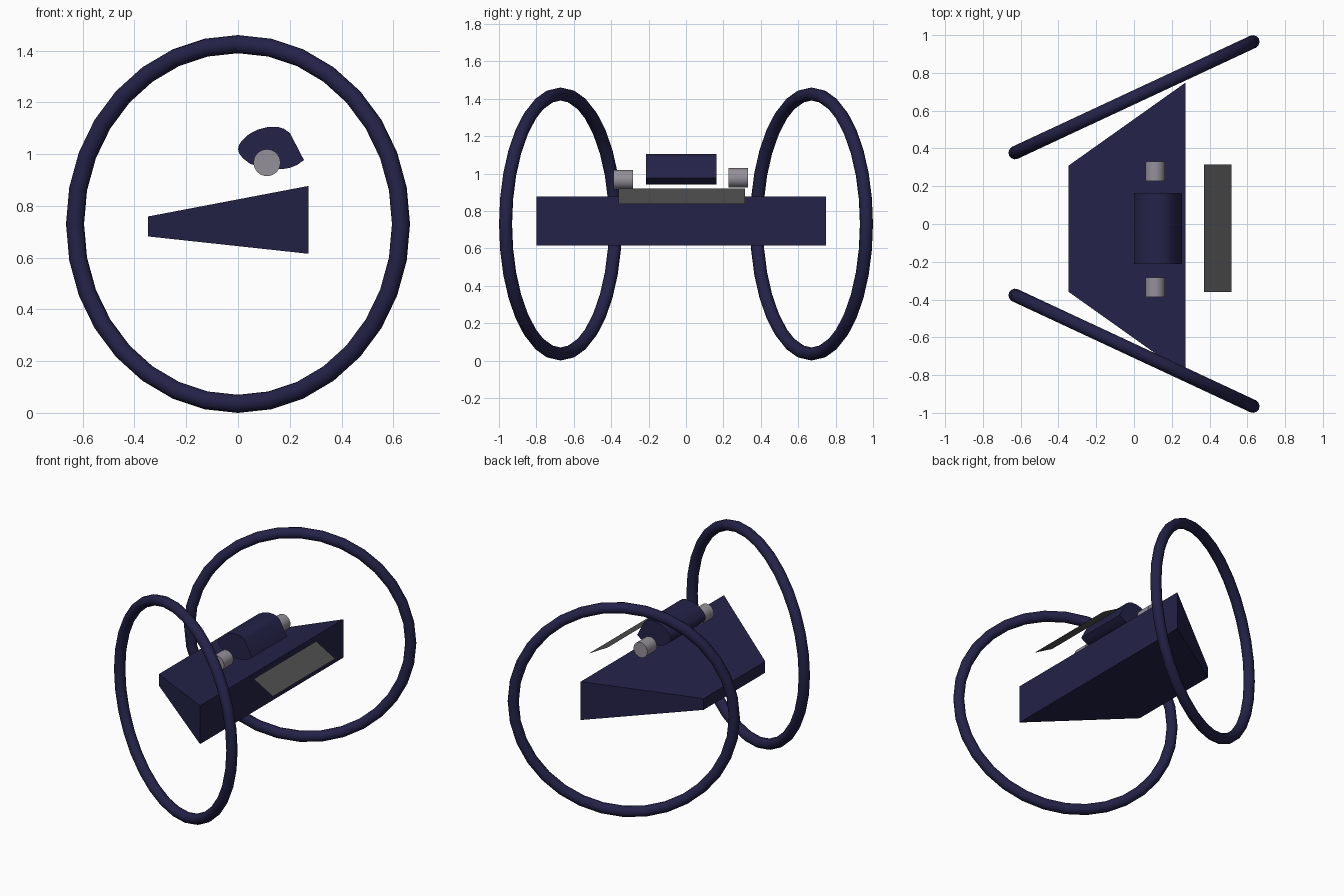
import bpy
import math

if "Cube" in bpy.data.objects:
    bpy.data.objects.remove(bpy.data.objects["Cube"])


def material(name, rgb):
    m = bpy.data.materials.new(name)
    m.diffuse_color = (*rgb, 1)
    m.use_nodes = True
    m.node_tree.nodes["Principled BSDF"].inputs["Base Color"].default_value = m.diffuse_color
    return m


NAVY = material("navy", (0.017, 0.016, 0.065))
STEEL = material("steel", (0.3, 0.28, 0.32))
DARK = material("dark_grey", (0.08, 0.08, 0.08))
MID_Y = -0.025  # the hull parts sit slightly off centre


def finish(obj, name, mat, smooth=True):
    obj.name = name
    obj.data.materials.append(mat)
    if smooth:
        bpy.ops.object.select_all(action='DESELECT')
        obj.select_set(True)
        bpy.context.view_layer.objects.active = obj
        bpy.ops.object.shade_smooth_by_angle(angle=math.radians(31))


def mesh_object(name, verts, faces, mat, smooth=False):
    me = bpy.data.meshes.new(name)
    me.from_pydata(verts, [], faces)
    obj = bpy.data.objects.new(name, me)
    bpy.context.collection.objects.link(obj)
    finish(obj, name, mat, smooth)


def prism(name, profile, half_width, mat, smooth=False):
    """Loft an (x, z) profile across y; half_width gives the reach at each x.
    Profile runs clockwise as seen from the front."""
    n = len(profile)
    verts = [(x, MID_Y + s * half_width(x), z) for s in (-1, 1) for x, z in profile]
    faces = [list(range(n))[::-1], list(range(n, 2 * n))]
    faces += [(i, (i + 1) % n, n + (i + 1) % n, n + i) for i in range(n)]
    mesh_object(name, verts, faces, mat, smooth)


# wheels: two thin hoops splayed in plan
for side, label in ((1, "back"), (-1, "front")):
    bpy.ops.mesh.primitive_torus_add(
        major_radius=0.695, minor_radius=0.035, major_segments=32, minor_segments=12,
        location=(0, side * 0.671, 0.73),
        rotation=(math.pi / 2, 0, side * math.radians(25)))
    finish(bpy.context.object, label + "_hoop", NAVY)

# body: wedge that grows in height and width towards +x
X0, X1 = -0.348, 0.272
prism("wedge_body",
      [(X0, 0.682), (X0, 0.759), (X1, 0.877), (X1, 0.615)],
      lambda x: 0.333 + (x - X0) / (X1 - X0) * (0.773 - 0.333), NAVY)

# head: rounded pod with a flat slanted face
prism("head_pod",
      [(0.0, 1.02), (0.004, 1.036), (0.016, 1.053), (0.042, 1.077), (0.077, 1.095),
       (0.116, 1.105), (0.154, 1.105), (0.178, 1.098), (0.201, 1.081),
       (0.255, 0.977), (0.228, 0.958), (0.2, 0.947), (0.172, 0.942), (0.131, 0.942),
       (0.088, 0.948), (0.046, 0.963), (0.018, 0.985), (0.004, 1.004)],
      lambda x: 0.188, NAVY, smooth=True)

# side knobs either side of the head
for label, y, z in (("front", -0.335, 0.967), ("back", 0.28, 0.977)):
    bpy.ops.mesh.primitive_cylinder_add(
        vertices=32, radius=0.052, depth=0.103,
        location=(0.112, y, z), rotation=(math.pi / 2, 0, 0))
    finish(bpy.context.object, label + "_knob", STEEL)

# visor: a single thin tilted sheet
mesh_object("visor_panel",
            [(0.37, -0.36, 0.919), (0.515, -0.36, 0.838),
             (0.515, 0.315, 0.838), (0.37, 0.315, 0.919)],
            [(0, 1, 2, 3)], DARK)
